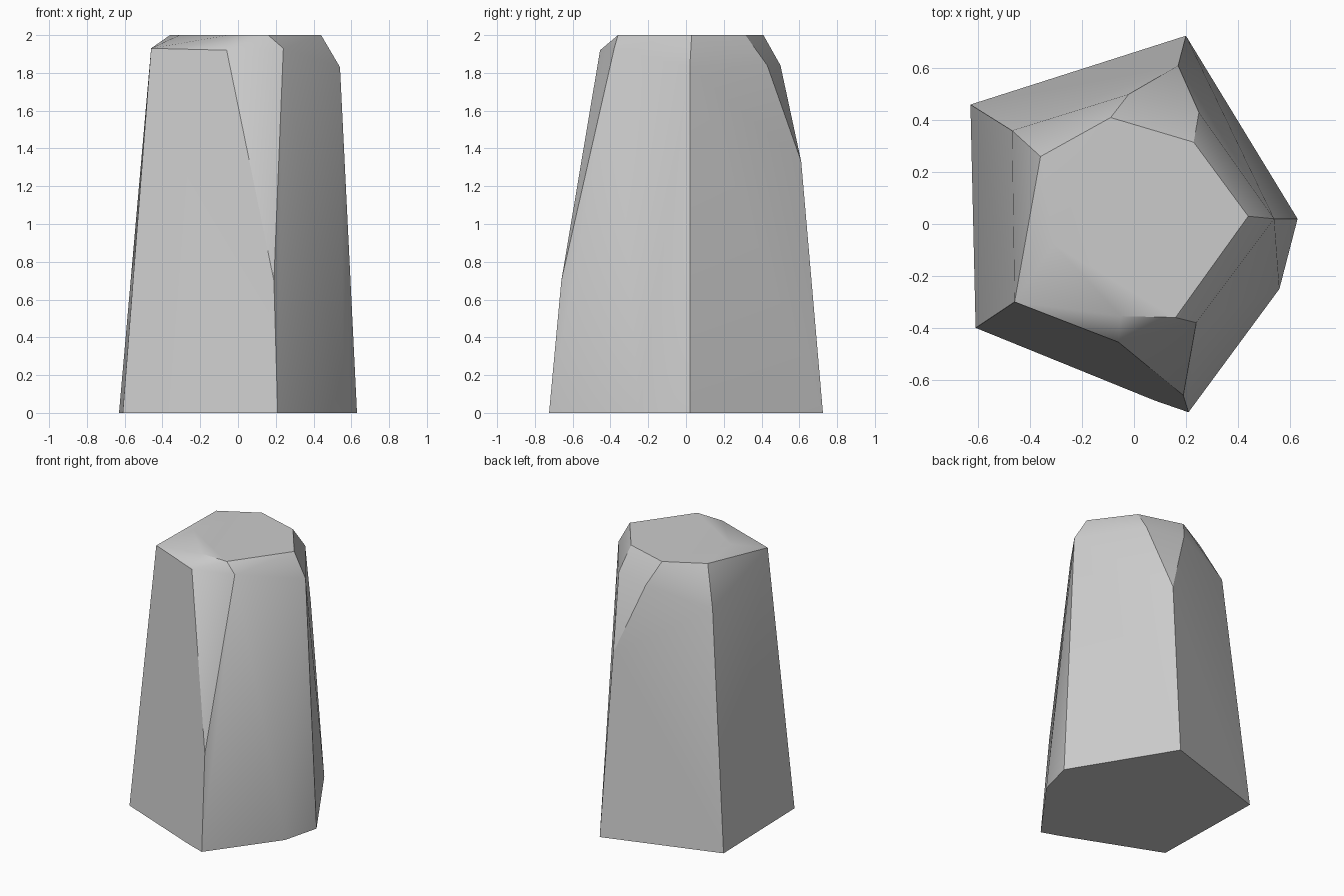
import bpy, bmesh, math

if "Cube" in bpy.data.objects:
    bpy.data.objects.remove(bpy.data.objects["Cube"])

# Corner rings of the chipped five-sided stone pillar
base = [(-0.63, 0.46), (0.20, 0.725), (0.63, 0.02), (0.56, -0.25),
        (0.21, -0.725), (0.08, -0.68), (-0.61, -0.40)]
chips = [(-0.47, 0.36, 1.73), (-0.02, 0.50, 1.84), (0.25, 0.43, 1.84),
         (0.17, 0.61, 1.33), (0.54, 0.02, 1.83), (0.24, -0.38, 1.93),
         (0.19, -0.66, 0.70), (-0.06, -0.455, 1.92), (-0.46, -0.30, 1.93)]
crown = [(-0.36, 0.26), (-0.09, 0.41), (0.23, 0.315), (0.44, 0.03),
         (0.16, -0.36), (-0.05, -0.355), (-0.31, -0.08)]

points = [(x, y, 0) for x, y in base] + chips + [(x, y, 2) for x, y in crown]

# Wrap the corners in a faceted skin
bm = bmesh.new()
for p in points:
    bm.verts.new(p)
hull = bmesh.ops.convex_hull(bm, input=bm.verts)
loose = {g for g in hull["geom_interior"] + hull["geom_unused"]
         if isinstance(g, bmesh.types.BMVert)}
if loose:
    bmesh.ops.delete(bm, geom=list(loose), context='VERTS')
bmesh.ops.dissolve_limit(bm, angle_limit=math.radians(1.5),
                         verts=bm.verts, edges=bm.edges)
bmesh.ops.recalc_face_normals(bm, faces=bm.faces)

mesh = bpy.data.meshes.new("stone_pillar")
bm.to_mesh(mesh)
bm.free()
pillar = bpy.data.objects.new("stone_pillar", mesh)
bpy.context.collection.objects.link(pillar)

# Plain grey stone
stone = bpy.data.materials.new("grey_stone")
stone.diffuse_color = (0.6, 0.6, 0.6, 1)
stone.use_nodes = True
stone.node_tree.nodes["Principled BSDF"].inputs["Base Color"].default_value = stone.diffuse_color
mesh.materials.append(stone)

# Soft shading on shallow creases, crisp chipped edges
bpy.context.view_layer.objects.active = pillar
pillar.select_set(True)
bpy.ops.object.shade_smooth_by_angle(angle=math.radians(30))
